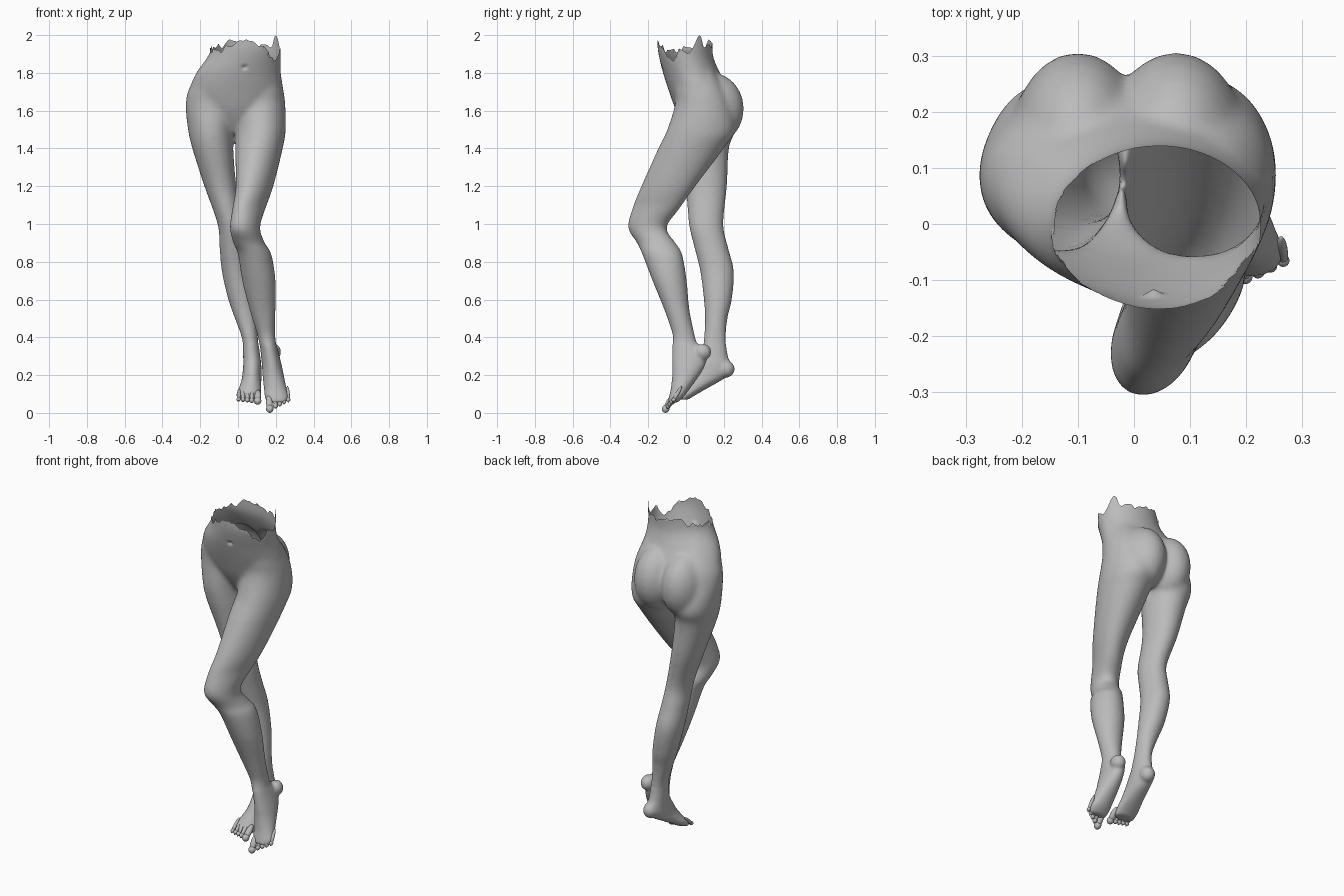
import bpy, bmesh, math, random
from mathutils import Vector, Matrix

if "Cube" in bpy.data.objects:
    bpy.data.objects.remove(bpy.data.objects["Cube"])

random.seed(4)
SEG = 40
bm = bmesh.new()
grey = bpy.data.materials.new("plain_grey")
grey.diffuse_color = (0.5, 0.5, 0.5, 1)
grey.use_nodes = True
grey.node_tree.nodes["Principled BSDF"].inputs["Base Color"].default_value = grey.diffuse_color


def catmull(p0, p1, p2, p3, t):
    return [0.5 * (2 * b + (c - a) * t + (2 * a - 5 * b + 4 * c - d) * t * t
                   + (3 * b - a - 3 * c + d) * t ** 3) for a, b, c, d in zip(p0, p1, p2, p3)]


def loft(keys, skew=lambda z: 0, steps=4):
    """Closed tube through level oval sections: (z, x min, x max, y min, y max)."""
    rows = []
    for i in range(len(keys) - 1):
        quad = [keys[min(max(i + k, 0), len(keys) - 1)] for k in (-1, 0, 1, 2)]
        rows += [catmull(*quad, s / steps) for s in range(steps)]
    rows.append(keys[-1])
    rings = []
    for z, x0, x1, y0, y1 in rows:
        rx, ry = (x1 - x0) / 2, (y1 - y0) / 2
        k = skew(z)
        r = math.sqrt(max(rx * rx - (k * ry) ** 2, rx * rx * .3))
        ring = []
        for s in range(SEG):
            a = 2 * math.pi * s / SEG
            ring.append(bm.verts.new(((x0 + x1) / 2 + r * math.cos(a) + k * ry * math.sin(a),
                                      (y0 + y1) / 2 + ry * math.sin(a), z)))
        rings.append(ring)
    for r, q in zip(rings, rings[1:]):
        for s in range(SEG):
            t = (s + 1) % SEG
            bm.faces.new((r[s], r[t], q[t], q[s]))
    bm.faces.new(rings[0])
    bm.faces.new(rings[-1])


def ball(target, pos, size, rot=Matrix.Identity(4)):
    bmesh.ops.create_uvsphere(target, u_segments=20, v_segments=12, radius=1,
                              matrix=Matrix.Translation(pos) @ rot @ Matrix.Diagonal((*size, 1)))


def toes(name, big, small, direction):
    """Five toes whose tips run from the big toe to the small one."""
    part = bmesh.new()
    d = Vector(direction).normalized()
    rot = d.to_track_quat('Z', 'Y').to_matrix().to_4x4()
    for i in range(5):
        tip = Vector(big).lerp(Vector(small), (0, 0.31, 0.54, 0.77, 1)[i])
        r = 0.020 if i == 0 else 0.0135 - 0.0006 * i
        ball(part, tip, (r, r, r * 1.1), rot)
        ball(part, tip - d * 0.033, (r * .88, r * .88, 0.05), rot)
    me = bpy.data.meshes.new(name)
    part.to_mesh(me)
    part.free()
    me.materials.append(grey)
    for p in me.polygons:
        p.use_smooth = True
    bpy.context.collection.objects.link(bpy.data.objects.new(name, me))


# torso and pelvis
loft([(2.15, -.14, .23, -.155, .14), (1.95, -.14, .23, -.152, .14),
      (1.88, -.165, .226, -.142, .146), (1.80, -.222, .227, -.122, .18),
      (1.70, -.257, .238, -.09, .23), (1.60, -.21, .19, -.053, .215),
      (1.52, -.10, .08, -.01, .19), (1.48, -.05, .02, .02, .14)])

# buttocks
ball(bm, (-.10, .14, 1.61), (.122, .168, .19))
ball(bm, (.075, .14, 1.61), (.127, .168, .19))

# bent leg, down to the ball of the foot
loft([(1.88, .07, .17, 0, .10), (1.74, .01, .232, -.06, .19), (1.64, -.005, .25, -.057, .235),
      (1.50, -.01, .253, -.10, .262), (1.40, -.015, .237, -.147, .20),
      (1.20, -.012, .187, -.237, .05), (1.08, -.03, .145, -.285, -.035),
      (.98, -.043, .117, -.307, -.103), (.90, -.025, .142, -.26, -.055),
      (.84, 0, .177, -.232, -.02), (.70, .022, .199, -.178, .004), (.55, .06, .199, -.117, .018),
      (.42, .10, .197, -.073, .045), (.37, .112, .202, -.072, .06), (.34, .118, .21, -.073, .095),
      (.30, .122, .22, -.073, .11), (.25, .127, .232, -.073, .10), (.20, .13, .242, -.073, .072),
      (.13, .137, .257, -.08, .022), (.085, .142, .267, -.09, -.012),
      (.055, .15, .255, -.096, -.045)],
     lambda z: .3 * max(0, 1 - abs(z - 1.1) / .4))
ball(bm, (.188, .088, .322), (.04, .046, .045))
toes("bent_foot_toes", (.168, -.107, .022), (.266, -.065, .07), (.05, -.5, -.85))

# straight leg, down to the ball of the foot
loft([(1.88, -.14, -.06, 0, .10), (1.74, -.248, -.01, -.055, .19), (1.64, -.277, 0, -.047, .215),
      (1.50, -.265, -.022, -.055, .258), (1.40, -.242, -.025, -.045, .227),
      (1.20, -.178, -.008, -.003, .217), (1.00, -.108, .03, .015, .198),
      (.88, -.098, .045, .043, .222), (.75, -.086, .062, .075, .254), (.60, -.052, .087, .094, .243),
      (.50, -.017, .097, .10, .22), (.39, .022, .106, .094, .211), (.30, .027, .118, .08, .222),
      (.26, .028, .123, .06, .24), (.22, .025, .124, .035, .245), (.18, .02, .124, .012, .20),
      (.14, .008, .123, -.015, .13), (.10, -.008, .122, -.042, .06), (.07, -.003, .115, -.055, .01)])
ball(bm, (.084, .21, .232), (.042, .048, .046))
toes("straight_foot_toes", (.104, -.075, .064), (.003, -.055, .072), (-.03, -.7, -.65))

bmesh.ops.recalc_face_normals(bm, faces=bm.faces)
mesh = bpy.data.meshes.new("lower_body")
bm.to_mesh(mesh)
bm.free()
body = bpy.data.objects.new("lower_body", mesh)
bpy.context.collection.objects.link(body)

# fuse the parts into one skin
mod = body.modifiers.new("fuse", 'REMESH')
mod.mode = 'VOXEL'
mod.voxel_size = 0.0075
deps = bpy.context.evaluated_depsgraph_get()
fused = bpy.data.meshes.new_from_object(body.evaluated_get(deps))
body.modifiers.clear()

bm = bmesh.new()
bm.from_mesh(fused)
for n in range(24):
    low = -1 if n < 3 else 0.36 if n < 14 else 1.4
    bmesh.ops.smooth_vert(bm, verts=[v for v in bm.verts if v.co.z > low], factor=0.5,
                          use_axis_x=True, use_axis_y=True, use_axis_z=True)

# navel dent
for v in bm.verts:
    if v.co.y < 0:
        d2 = ((v.co.x - .035) / .013) ** 2 + ((v.co.z - 1.83) / .011) ** 2
        v.co.y += 0.012 * math.exp(-d2)

# torn rim, heights listed around the waist from the front towards +x
RIM = [1.985, 1.965, 1.93, 1.89, 1.87, 1.92, 1.90, 1.93, 2.0, 1.93, 1.96, 1.93,
       1.96, 1.95, 1.98, 1.94, 1.95, 1.93, 1.94, 1.91, 1.93, 1.91, 1.95, 1.96]
FINE = [0 if i == 24 else random.uniform(-.014, .014) for i in range(72)]


def sample(table, turn):
    f = turn * len(table)
    i = int(f) % len(table)
    return table[i] + (table[(i + 1) % len(table)] - table[i]) * (f - int(f))


def rim(co):
    turn = (math.atan2((co.x - .045) / .185, -co.y / .147) / (2 * math.pi)) % 1.0
    return min(2.0, sample(RIM, turn) + sample(FINE, turn))


bmesh.ops.delete(bm, geom=[v for v in bm.verts if v.co.z > 1.8 and v.co.z > rim(v.co)],
                 context='VERTS')
for v in bm.verts:
    if v.is_boundary:
        v.co.z = rim(v.co)
bm.to_mesh(mesh)
bm.free()

mesh.materials.clear()
mesh.materials.append(grey)
for p in mesh.polygons:
    p.use_smooth = True
    p.material_index = 0
